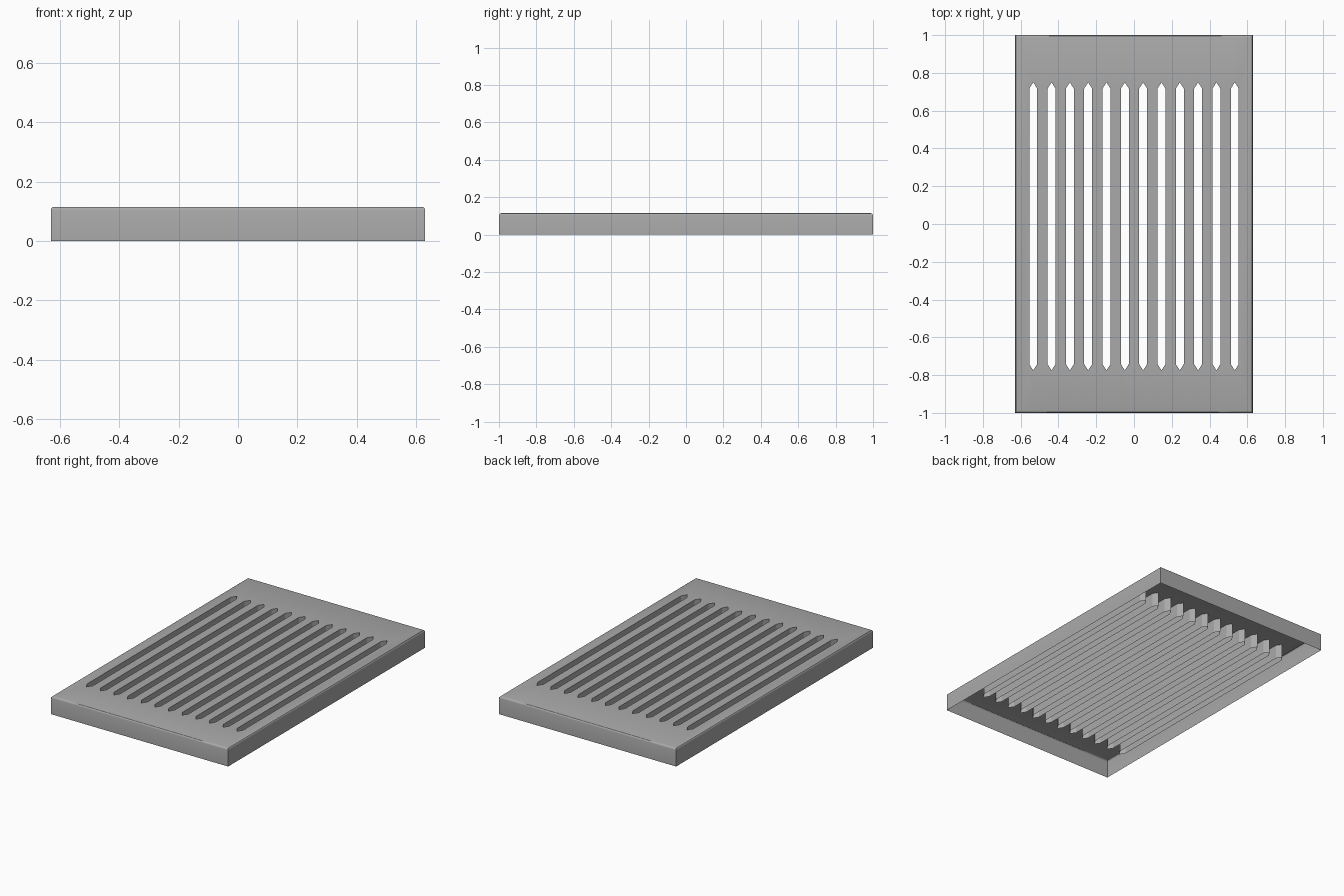
import bpy, bmesh

cube = bpy.data.objects.get("Cube")
if cube:
    bpy.data.objects.remove(cube, do_unlink=True)

HALF_X, HALF_Y, HEIGHT = 0.63, 1.0, 0.115
SLOTS, PITCH, SLOT_HALF, SLOT_DEPTH = 12, 0.097, 0.021, 0.09
BACK_TIP, FRONT_TIP, TIP = 0.75, -0.775, 0.033

grey = bpy.data.materials.new("grey metal")
grey.use_nodes = True
colour = (0.4, 0.4, 0.4, 1)
grey.diffuse_color = colour
grey.node_tree.nodes["Principled BSDF"].inputs["Base Color"].default_value = colour


def slot_side(x, side):
    """Outline of one half of a pointed slot, listed from front to back."""
    edge = x + side * SLOT_HALF
    return [(x, FRONT_TIP), (edge, FRONT_TIP + TIP),
            (edge, BACK_TIP - TIP), (x, BACK_TIP)]


def extrude_down(bm, edges, depth):
    new = bmesh.ops.extrude_edge_only(bm, edges=edges)["geom"]
    verts = [g for g in new if isinstance(g, bmesh.types.BMVert)]
    bmesh.ops.translate(bm, verts=verts, vec=(0, 0, -depth))


# Top plate: strips that meet on the slot centre lines
bm = bmesh.new()
centres = [(i - (SLOTS - 1) / 2) * PITCH for i in range(SLOTS)]
bounds = [-HALF_X] + centres + [HALF_X]
for i in range(SLOTS + 1):
    x0, x1 = bounds[i], bounds[i + 1]
    right = slot_side(x1, -1) if i < SLOTS else []
    left = slot_side(x0, 1)[::-1] if i > 0 else []
    outline = ([(x0, -HALF_Y), (x1, -HALF_Y)] + right
               + [(x1, HALF_Y), (x0, HALF_Y)] + left)
    bm.faces.new([bm.verts.new((x, y, HEIGHT)) for x, y in outline])
bmesh.ops.remove_doubles(bm, verts=bm.verts[:], dist=0.0005)

# Skirt round the rim and walls hanging from each slot, open below
border = [e for e in bm.edges if e.is_boundary]


def on_rim(e):
    return all(abs(v.co.x) > HALF_X - 0.01 or abs(v.co.y) > HALF_Y - 0.01
               for v in e.verts)


rim = [e for e in border if on_rim(e)]
slots = [e for e in border if not on_rim(e)]
extrude_down(bm, rim, HEIGHT)
extrude_down(bm, slots, SLOT_DEPTH)
bmesh.ops.recalc_face_normals(bm, faces=bm.faces[:])
bm.normal_update()
top = max(bm.faces, key=lambda f: f.calc_center_median().z)
if top.normal.z < 0:
    bmesh.ops.reverse_faces(bm, faces=bm.faces[:])

# Slightly softened front and back top edges
ends = [e for e in bm.edges
        if all(abs(v.co.y) > HALF_Y - 0.01 and v.co.z > HEIGHT - 0.01
               for v in e.verts)]
bmesh.ops.bevel(bm, geom=ends, offset=0.012, segments=3, profile=0.5,
                affect="EDGES")

mesh = bpy.data.meshes.new("slotted_grate")
bm.to_mesh(mesh)
bm.free()
mesh.materials.append(grey)
grate = bpy.data.objects.new("slotted_grate", mesh)
bpy.context.collection.objects.link(grate)
bpy.context.view_layer.objects.active = grate
grate.select_set(True)
bpy.ops.object.shade_smooth_by_angle()
